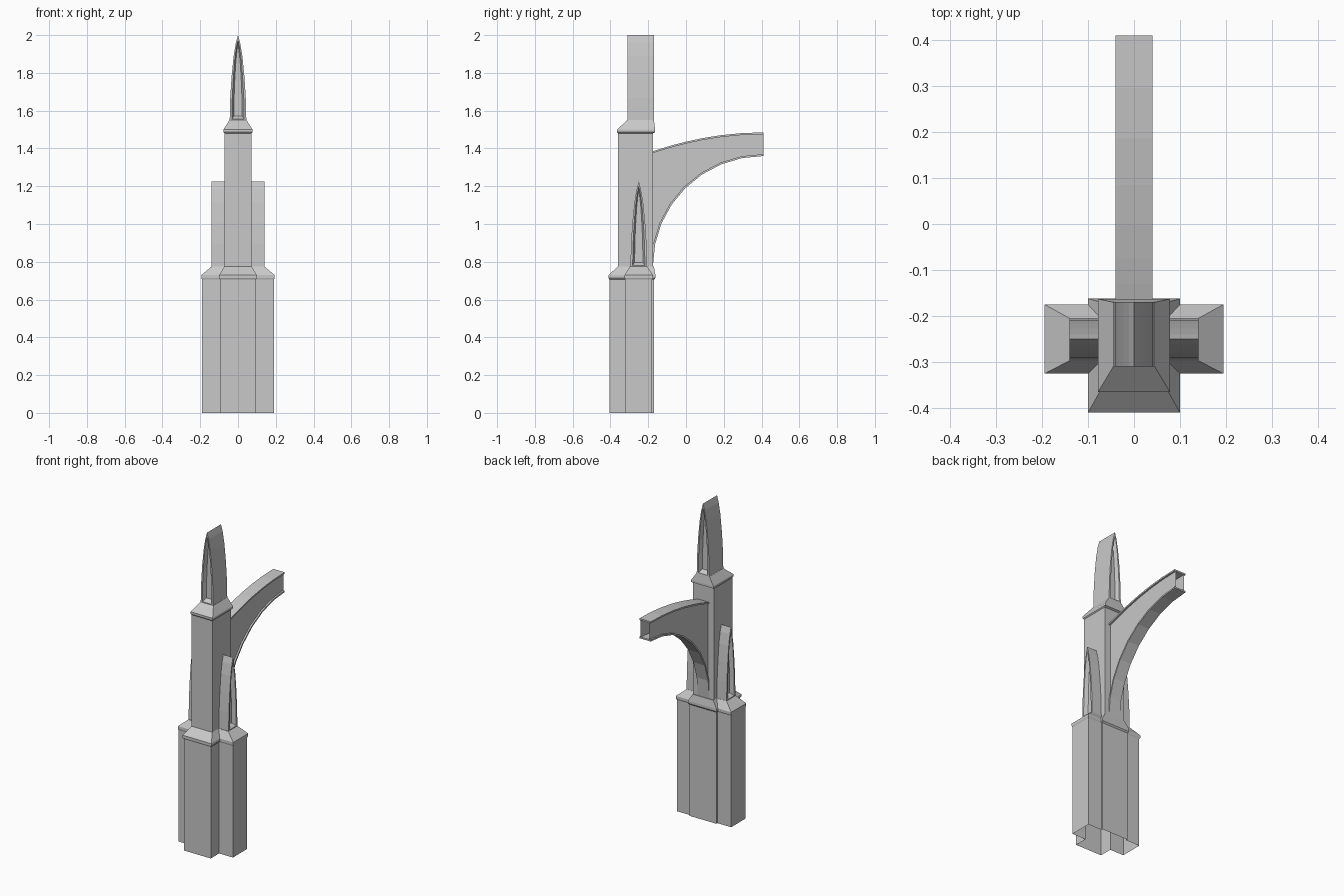
import bpy, bmesh, math

cube = bpy.data.objects.get("Cube")
if cube:
    bpy.data.objects.remove(cube, do_unlink=True)

stone = bpy.data.materials.new("grey_stone")
stone.use_nodes = True
grey = (0.58, 0.58, 0.58, 1)
stone.diffuse_color = grey
stone.node_tree.nodes["Principled BSDF"].inputs["Base Color"].default_value = grey


def loft(name, rings, start=True, end=True):
    """Skin a list of equal-length closed rings, optionally capping the ends."""
    bm = bmesh.new()
    loops = [[bm.verts.new(p) for p in ring] for ring in rings]
    for a, b in zip(loops, loops[1:]):
        n = len(a)
        for i in range(n):
            j = (i + 1) % n
            bm.faces.new((a[i], a[j], b[j], b[i]))
    if start:
        bm.faces.new(loops[0][::-1])
    if end:
        bm.faces.new(loops[-1])
    bmesh.ops.recalc_face_normals(bm, faces=bm.faces)
    mesh = bpy.data.meshes.new(name)
    bm.to_mesh(mesh)
    bm.free()
    mesh.materials.append(stone)
    obj = bpy.data.objects.new(name, mesh)
    bpy.context.collection.objects.link(obj)
    return obj


def cross(z, mid, wing, front, wing_front, wing_back, back):
    """Cross-shaped plan: a central block with a wing on each side."""
    half = [(mid, front), (mid, wing_front), (wing, wing_front),
            (wing, wing_back), (mid, wing_back), (mid, back)]
    return [(x, y, z) for x, y in half] + [(-x, y, z) for x, y in half[::-1]]


def rect(z, half, front, back):
    return [(half, front, z), (half, back, z), (-half, back, z), (-half, front, z)]


# Cross-plan base, open underneath, with a lipped and sloped cap
shaft = (0.093, 0.19, -0.405, -0.322, -0.18, -0.17)
lip = (0.1, 0.194, -0.41, -0.325, -0.175, -0.162)
loft("base", [cross(0, *shaft), cross(0.705, *shaft), cross(0.714, *lip),
              cross(0.73, *lip),
              cross(0.775, 0.072, 0.14, -0.36, -0.297, -0.205, -0.17)], start=False)

# Upper column with its own sloped cap
column = (0.072, -0.36, -0.175)
collar = (0.078, -0.365, -0.163)
loft("upper_column", [rect(0.77, *column), rect(1.48, *column), rect(1.486, *collar),
                      rect(1.5, *collar), rect(1.55, 0.045, -0.31, -0.17)])

# Pointed blocks: half-width by height, from foot to tip
LANCET = [(0.044, 0), (0.041, 0.12), (0.034, 0.23), (0.023, 0.34), (0.011, 0.41)]


def lancet_ring(place, depth, width=1, foot=0, top=0.45):
    side = [(u * width, foot + h / 0.45 * (top - foot)) for u, h in LANCET]
    outline = side + [(0, top)] + [(-u, h) for u, h in side[::-1]]
    return [place(u, depth, h) for u, h in outline]


def lancet_face(place, depth, inward):
    """Rings of a recessed pointed panel, from the outer edge to the recess."""
    return [lancet_ring(place, depth),
            lancet_ring(place, depth, 0.74, 0.005, 0.425),
            lancet_ring(place, depth + inward, 0.5, 0.022, 0.4)]


def on_top(u, d, h):
    return (u, d, 1.55 + h)


loft("pinnacle", lancet_face(on_top, -0.31, 0.025)[::-1]
     + lancet_face(on_top, -0.17, -0.025))

for label, side in (("left", 1), ("right", -1)):
    def on_wing(u, d, h, side=side):
        return (side * d, -0.25 + u, 0.775 + h)
    loft(label + "_wing_gable",
         [lancet_ring(on_wing, 0.06)] + lancet_face(on_wing, 0.14, -0.025))

# Flying arch: quarter-ellipse underside and a gently curved upper edge
END, SPRING, SPAN, RISE, STEPS = 0.41, 0.78, 0.585, 0.58, 8


def under(angle, grow=0.0):
    return (END - (SPAN + grow) * math.cos(angle),
            SPRING + (RISE + grow) * math.sin(angle))


def upper(y):
    return 1.485 - 0.1 * ((END - y) / SPAN) ** 2


angles = [math.pi / 2 * i / STEPS for i in range(STEPS + 1)]


def bar(low, high, half):
    return [(-half, *low), (half, *low), (half, *high), (-half, *high)]


web, lower_rib, upper_rib = [], [], []
for a in angles:
    y, z = under(a)
    top = upper(y)
    web.append(bar((y, z + 0.002), (y, top - 0.004), 0.03))
    lower_rib.append(bar((y, z), under(a, 0.01), 0.04))
    upper_rib.append(bar((y, top - 0.01), (y, top), 0.04))
loft("arch_web", web, start=False, end=False)
loft("arch_lower_rib", lower_rib)
loft("arch_upper_rib", upper_rib)
